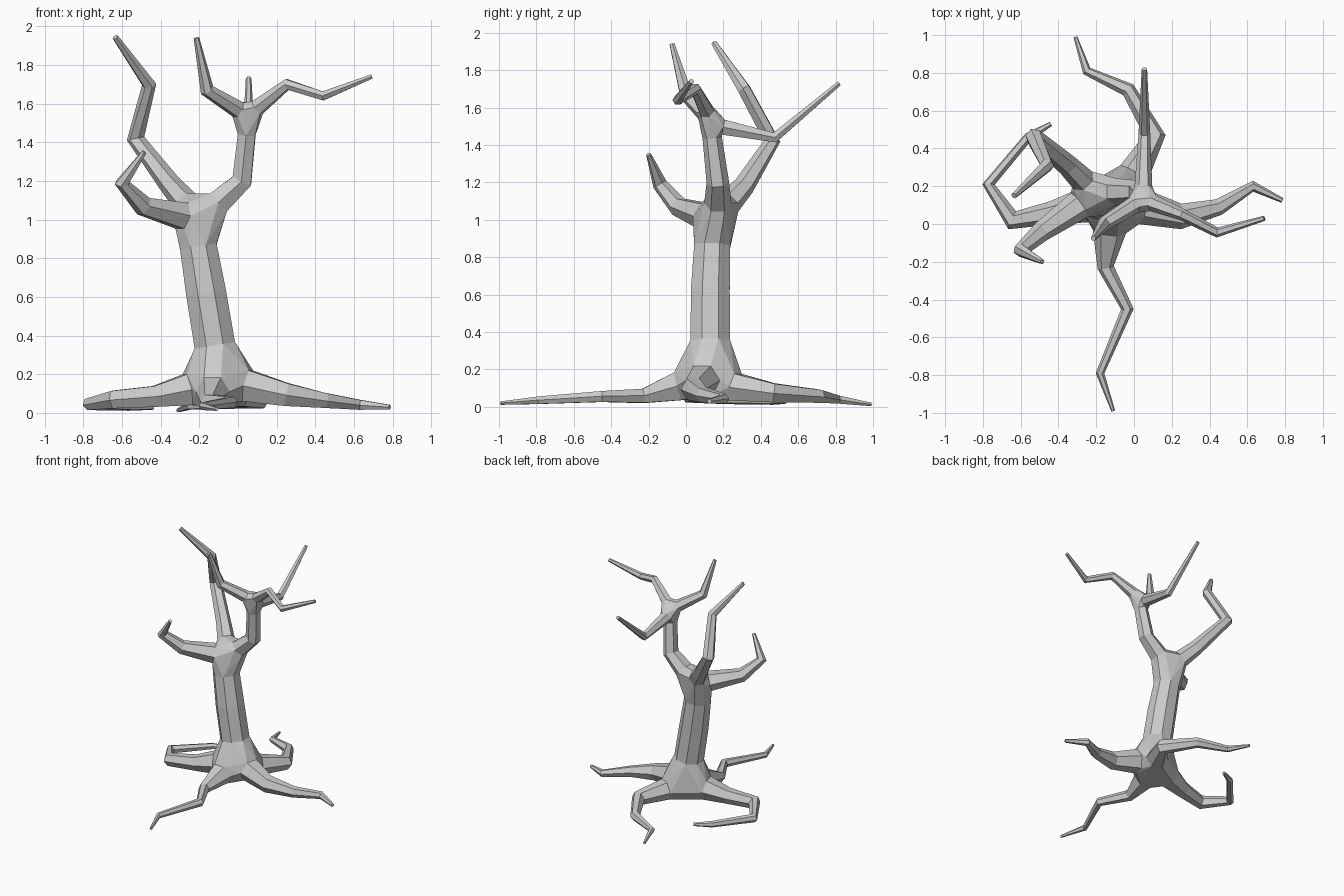
import bpy, bmesh, math
from mathutils import Vector

if "Cube" in bpy.data.objects:
    bpy.data.objects.remove(bpy.data.objects["Cube"])


def finish(name, bm):
    bmesh.ops.recalc_face_normals(bm, faces=bm.faces)
    mesh = bpy.data.meshes.new(name)
    bm.to_mesh(mesh)
    bm.free()
    bpy.context.collection.objects.link(bpy.data.objects.new(name, mesh))


def limb(name, path, sides=6):
    """Faceted tapering tube through (x, y, z, radius); returns its first and last rings."""
    pts = [Vector(p[:3]) for p in path]
    bm = bmesh.new()
    rings, prev, u = [], None, None
    for i, p in enumerate(pts):
        t = Vector()
        if i > 0:
            t += (p - pts[i - 1]).normalized()
        if i < len(pts) - 1:
            t += (pts[i + 1] - p).normalized()
        t.normalize()
        if u is None:
            ref = Vector((0, 0, 1)) if abs(t.z) < 0.8 else Vector((0, 1, 0))
            u = (ref - t * ref.dot(t)).normalized()
        else:
            u = prev.rotation_difference(t) @ u
        prev = t
        v = t.cross(u)
        r = path[i][3] * 1.04
        angles = [2 * math.pi * (k + 0.5) / sides for k in range(sides)]
        rings.append([bm.verts.new(p + (u * math.cos(a) + v * math.sin(a)) * r) for a in angles])
    for a, b in zip(rings, rings[1:]):
        for k in range(sides):
            n = (k + 1) % sides
            bm.faces.new((a[k], a[n], b[n], b[k]))
    bm.faces.new(rings[0])
    bm.faces.new(rings[-1])
    ends = [w.co.copy() for w in rings[0]], [w.co.copy() for w in rings[-1]]
    finish(name, bm)
    return ends


def joint(name, rings):
    """Faceted knot that bridges the ends of several limbs."""
    bm = bmesh.new()
    for ring in rings:
        for co in ring:
            bm.verts.new(co)
    res = bmesh.ops.convex_hull(bm, input=bm.verts[:])
    loose = [w for w in bm.verts if not w.link_faces]
    bmesh.ops.delete(bm, geom=loose, context='VERTS')
    finish(name, bm)


# Trunk
trunk_low, trunk_top = limb("trunk", [(-.12, .13, .35, .11), (-.165, .13, .62, .108),
                                      (-.205, .14, .86, .1)], 8)

# Roots
roots = {
    "front_root": [(-.13, -.04, .11, .085), (-.15, -.23, .058, .042), (-.035, -.45, .055, .032),
                   (-.18, -.79, .035, .022), (-.11, -.99, .02, .01)],
    "back_root": [(0, .27, .105, .08), (.11, .47, .075, .055), (-.03, .71, .058, .038),
                  (-.25, .81, .04, .024), (-.31, .99, .013, .01)],
    "right_root": [(.05, .09, .14, .09), (.25, .04, .095, .065), (.45, .09, .065, .042),
                   (.63, .2, .042, .028), (.785, .125, .03, .013)],
    "left_root": [(-.26, .1, .12, .09), (-.43, .06, .085, .06), (-.645, .02, .07, .05),
                  (-.77, .21, .047, .033), (-.56, .46, .035, .024), (-.44, .53, .028, .012)],
}
root_rings = [limb(n, p)[0] for n, p in roots.items()]
joint("root_flare", root_rings + [trunk_low])

# Main branches
main_start, main_end = limb("main_branch", [(-.1, .17, 1.09, .07), (.02, .17, 1.2, .058),
                                            (.045, .14, 1.44, .05)])
back_left = limb("back_left_branch", [(-.27, .23, 1.09, .065), (-.35, .31, 1.18, .055),
                                      (-.53, .46, 1.42, .045), (-.46, .31, 1.7, .036),
                                      (-.635, .15, 1.945, .016)])[0]
front_left = limb("front_left_branch", [(-.29, .1, 1.02, .075), (-.49, -.04, 1.07, .052),
                                        (-.6, -.14, 1.19, .038), (-.485, -.2, 1.35, .013)])[0]
joint("crown_fork", [trunk_top, main_start, back_left, front_left])

# Upper twigs
twigs = {
    "left_twig": [(0, .1, 1.57, .045), (-.16, 0, 1.67, .036), (-.215, -.075, 1.94, .014)],
    "right_twig": [(.1, .11, 1.58, .043), (.255, .05, 1.7, .03), (.44, -.045, 1.64, .026),
                   (.69, .03, 1.74, .013)],
    "back_twig": [(.05, .2, 1.495, .045), (.055, .475, 1.44, .03), (.055, .82, 1.73, .014)],
}
joint("upper_fork", [limb(n, p)[0] for n, p in twigs.items()] + [main_end])
